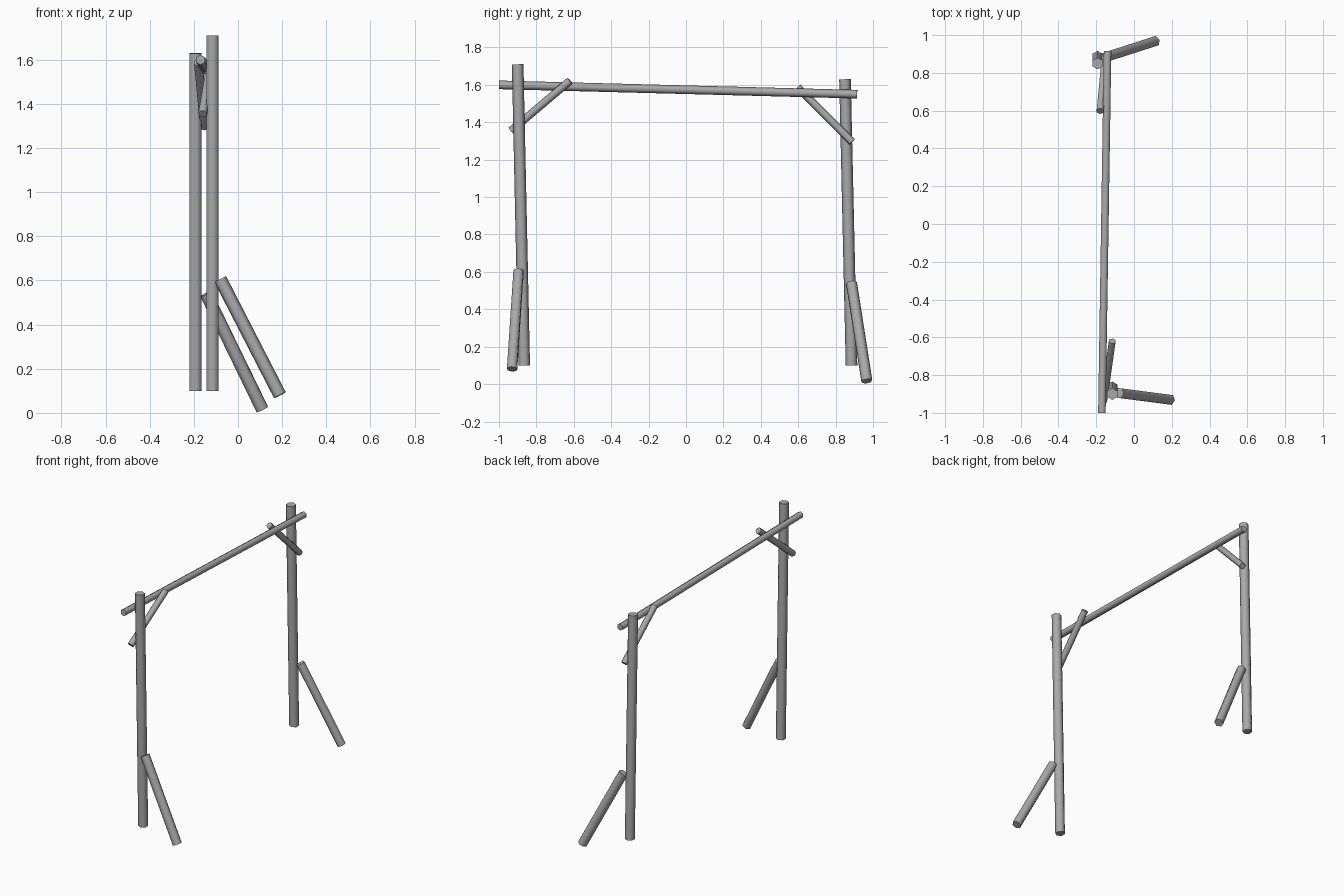
import bpy
import math
from mathutils import Vector

cube = bpy.data.objects.get("Cube")
if cube:
    bpy.data.objects.remove(cube, do_unlink=True)

grey = bpy.data.materials.new("weathered_grey")
grey.use_nodes = True
colour = (0.4, 0.4, 0.4, 1)
grey.diffuse_color = colour
grey.node_tree.nodes["Principled BSDF"].inputs["Base Color"].default_value = colour


def pole(name, start, end, radius, sides=6):
    """Low-sided round pole between two points, smooth sides and flat ends."""
    a, b = Vector(start), Vector(end)
    axis = b - a
    bpy.ops.mesh.primitive_cylinder_add(
        vertices=sides, radius=radius, depth=axis.length, location=(a + b) / 2)
    obj = bpy.context.object
    obj.name = name
    obj.rotation_euler = axis.to_track_quat("Z", "Y").to_euler()
    obj.data.materials.append(grey)
    bpy.ops.object.shade_smooth_by_angle(angle=math.radians(75))
    return obj


# Upright posts
pole("front_post", (-0.115, -0.865, 0.10), (-0.115, -0.90, 1.71), 0.031)
pole("back_post", (-0.193, 0.885, 0.10), (-0.193, 0.85, 1.63), 0.031)

# Crossbeam
pole("crossbeam", (-0.17, -1.0, 1.60), (-0.14, 0.915, 1.55), 0.023)

# Diagonal braces under the beam
pole("front_brace", (-0.16, -0.935, 1.355), (-0.115, -0.62, 1.622), 0.021)
pole("back_brace", (-0.152, 0.888, 1.295), (-0.18, 0.597, 1.587), 0.021)

# Leaning ground struts
pole("front_strut", (-0.08, -0.895, 0.605), (0.19, -0.93, 0.08), 0.030)
pole("back_strut", (-0.145, 0.885, 0.54), (0.11, 0.967, 0.016), 0.030)
